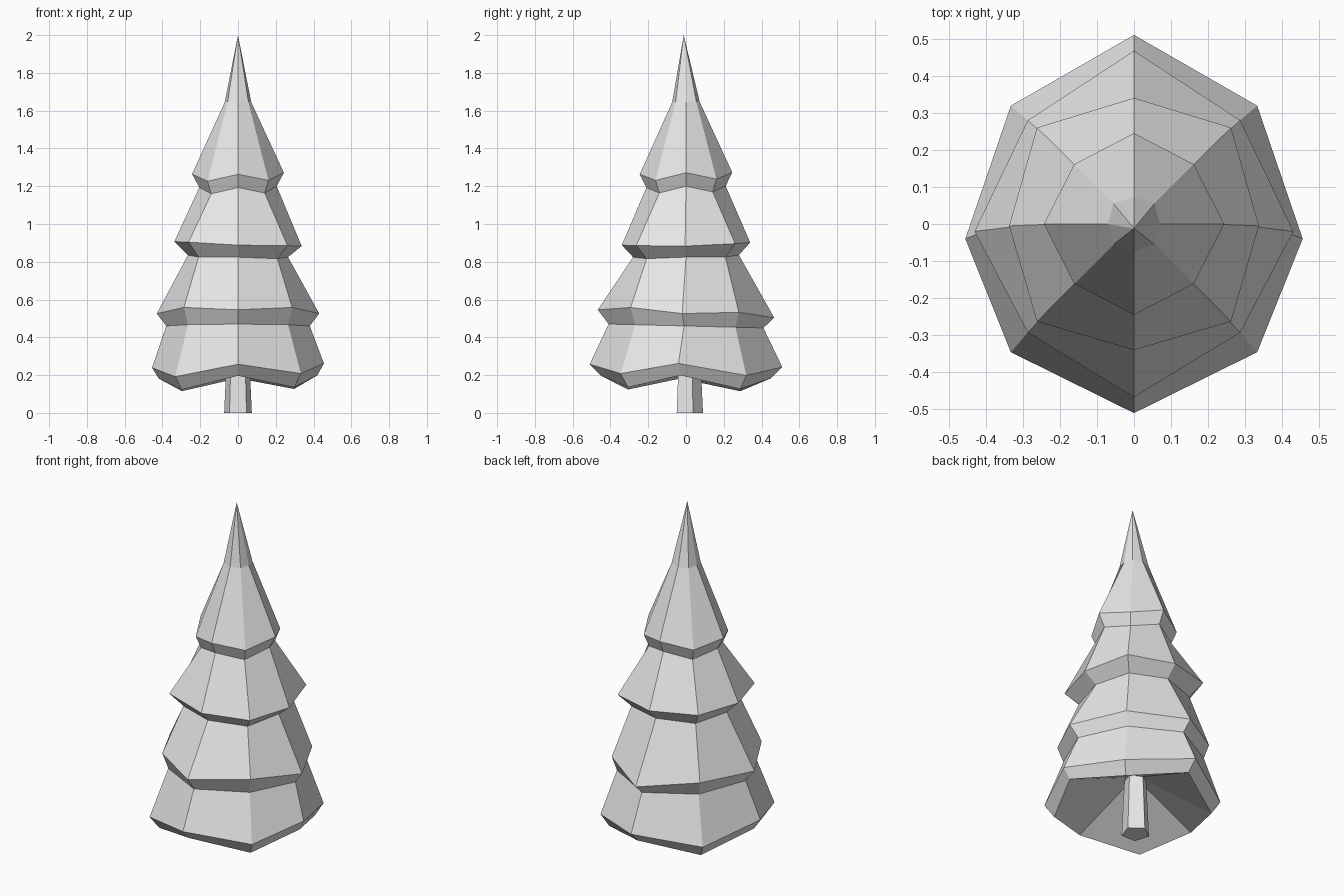
import bpy
import bmesh
from math import sin, cos, pi, radians

cube = bpy.data.objects.get("Cube")
if cube:
    bpy.data.objects.remove(cube)

grey = bpy.data.materials.new("light grey")
grey.use_nodes = True
grey.diffuse_color = (0.8, 0.8, 0.8, 1)
grey.node_tree.nodes["Principled BSDF"].inputs["Base Color"].default_value = (0.8, 0.8, 0.8, 1)


def add_object(name, bm):
    bmesh.ops.recalc_face_normals(bm, faces=bm.faces)
    mesh = bpy.data.meshes.new(name)
    bm.to_mesh(mesh)
    bm.free()
    mesh.materials.append(grey)
    obj = bpy.data.objects.new(name, mesh)
    bpy.context.collection.objects.link(obj)
    return obj


def bridge(bm, lower, upper):
    n = len(lower)
    for i in range(n):
        j = (i + 1) % n
        bm.faces.new((lower[i], lower[j], upper[j], upper[i]))


def branch_ring(bm, rx, ry, corner, z, z_corner, side_y=0, tilt_x=0, tilt_y=0):
    """Eight points: four on the axes, four on the diagonals, gently tilted."""
    verts = []
    for i in range(8):
        a = i * pi / 4
        if i % 2:
            x, y, h = corner * cos(a), corner * sin(a) + side_y / 3, z_corner
        else:
            x, y, h = rx * cos(a), ry * sin(a), z
            if i % 4 == 0:
                y += side_y
        verts.append(bm.verts.new((x, y, h + tilt_x * x + tilt_y * y)))
    return verts


# Foliage: rings from the hollow underside up to the tip
rings = [
    (0.06, 0.06, 0.06, 0.33, 0.33),
    (0.42, 0.45, 0.42, 0.19, 0.125, -0.03, 0.02, -0.015),
    (0.455, 0.51, 0.47, 0.25, 0.195, -0.04, 0.025, -0.015),
    (0.38, 0.41, 0.375, 0.46, 0.46, -0.01, 0, -0.025),
    (0.43, 0.467, 0.405, 0.525, 0.545, -0.02, 0, -0.045),
    (0.265, 0.28, 0.295, 0.83, 0.825, 0, -0.02, 0.02),
    (0.337, 0.34, 0.37, 0.895, 0.9, -0.005, -0.035, 0.02),
    (0.205, 0.21, 0.2, 1.197, 1.165, 0, 0.015, 0.02),
    (0.243, 0.245, 0.228, 1.268, 1.232, 0, 0.015, 0.02),
    (0.07, 0.073, 0.078, 1.645, 1.645),
]
bm = bmesh.new()
loops = [branch_ring(bm, *ring) for ring in rings]
for lower, upper in zip(loops, loops[1:]):
    bridge(bm, lower, upper)
bm.faces.new(loops[0])
tip = bm.verts.new((0, -0.012, 2))
for i in range(8):
    bm.faces.new((loops[-1][i], loops[-1][(i + 1) % 8], tip))
add_object("foliage", bm)

# Trunk: tapered, five-sided, with a flat side to the front
bm = bmesh.new()
ends = []
for radius, z in ((0.077, 0), (0.06, 0.36)):
    angles = [radians(90 + 72 * i) for i in range(5)]
    ends.append([bm.verts.new((radius * cos(a), 0.013 + radius * sin(a), z)) for a in angles])
bridge(bm, *ends)
for end in ends:
    bm.faces.new(end)
add_object("trunk", bm)
